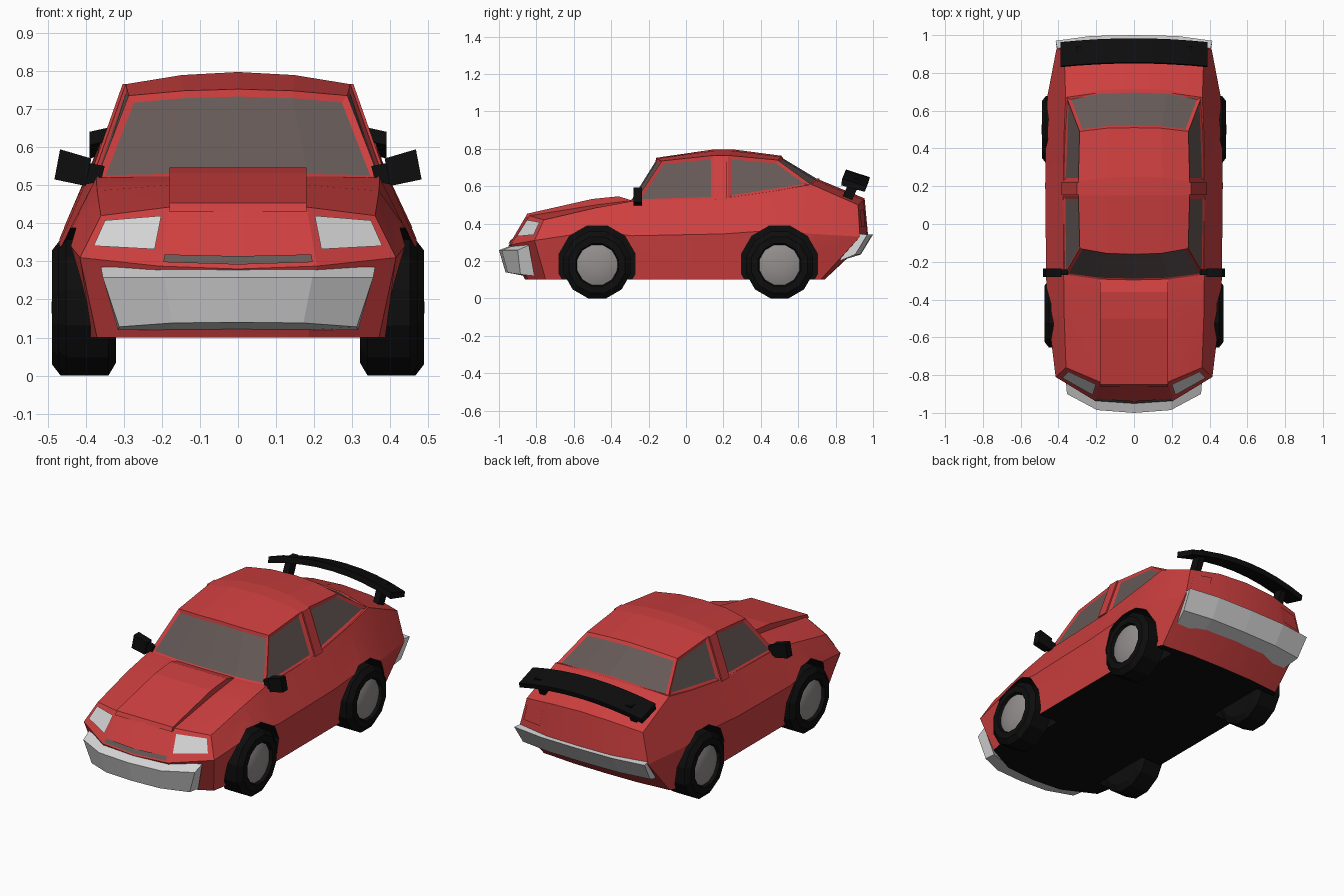
import bpy, bmesh, math
from mathutils import Vector as V, Matrix

if "Cube" in bpy.data.objects:
    bpy.data.objects.remove(bpy.data.objects["Cube"])

def mat(name, c):
    m = bpy.data.materials.new(name)
    m.diffuse_color = (*c, 1)
    m.use_nodes = True
    m.node_tree.nodes["Principled BSDF"].inputs["Base Color"].default_value = m.diffuse_color
    return m

RED = mat("body_red", (0.62, 0.05, 0.05))
BLACK = mat("black", (0.004, 0.004, 0.004))
GLASS = mat("tinted_glass", (0.13, 0.10, 0.095))
LIGHT = mat("light_grey", (0.68, 0.68, 0.68))
HUB = mat("hub_grey", (0.29, 0.27, 0.265))

def finish(name, bm, mats):
    bmesh.ops.recalc_face_normals(bm, faces=bm.faces[:])
    me = bpy.data.meshes.new(name)
    bm.to_mesh(me)
    bm.free()
    for m in mats:
        me.materials.append(m)
    ob = bpy.data.objects.new(name, me)
    bpy.context.collection.objects.link(ob)
    return ob

def smooth(ob, deg):
    bpy.ops.object.select_all(action='DESELECT')
    ob.select_set(True)
    bpy.context.view_layer.objects.active = ob
    bpy.ops.object.shade_smooth_by_angle(angle=math.radians(deg))

def loft(name, sections, m):
    """Closed solid through a list of equal-length loops."""
    bm = bmesh.new()
    rows = [[bm.verts.new(p) for p in s] for s in sections]
    n = len(rows[0])
    for a, b in zip(rows, rows[1:]):
        for i in range(n):
            bm.faces.new((a[i], a[(i + 1) % n], b[(i + 1) % n], b[i]))
    bm.faces.new(rows[0])
    bm.faces.new(rows[-1])
    return finish(name, bm, [m])

def mid(c, e, ky=0.15, kz=0.25):
    """Point halfway across a bowed panel from centre c to edge e."""
    c, e = V(c), V(e)
    return V((e.x / 2, c.y + ky * (e.y - c.y), c.z + kz * (e.z - c.z)))

# Body: half stations of (bottom edge, waist edge, shoulder edge, bottom centre y, top centre y z)
ST = [((.37, -.75, .10), (.415, -.81, .31), (.36, -.76, .42), -.86, -.85, .45),
      ((.42, -.48, .10), (.455, -.48, .36), (.37, -.48, .485), -.48, -.48, .505),
      ((.43, -.29, .10), (.465, -.29, .335), (.372, -.29, .52), -.29, -.29, .525),
      ((.43, .20, .10), (.47, .20, .345), (.375, .20, .535), .20, .20, .535),
      ((.43, .48, .10), (.468, .48, .365), (.37, .48, .575), .48, .48, .585),
      ((.42, .68, .10), (.458, .68, .345), (.362, .67, .61), .69, .70, .64),
      ((.40, .72, .10), (.41, .93, .33), (.37, .92, .50), .74, .955, .535)]
CAP = {0: (0, -.95, .28), 6: (0, .975, .32)}
panels = {}
bm = bmesh.new()
rings = []
for k, (b, w, s, yb, yt, zt) in enumerate(ST):
    b0, t0 = V((0, yb, b[2])), V((0, yt, zt))
    pts = [b0, mid(b0, b), V(b), V(w), V(s), mid(t0, s), t0]
    r = [bm.verts.new(p) for p in pts]
    rings.append(r)
    if k in CAP:
        p0 = V(CAP[k])
        p1 = mid(p0, w, .1, .25)
        w0, w1 = bm.verts.new(p0), bm.verts.new(p1)
        for f in ((r[0], r[1], w1, w0), (r[1], r[2], r[3], w1),
                  (w0, w1, r[5], r[6]), (w1, r[3], r[4], r[5])):
            bm.faces.new(f)
        panels[k] = (p0, p1, pts)
for a, b in zip(rings, rings[1:]):
    for i in range(6):
        bm.faces.new((a[i], a[i + 1], b[i + 1], b[i]))
bmesh.ops.mirror(bm, geom=bm.verts[:] + bm.edges[:] + bm.faces[:], axis='X', merge_dist=1e-4)
bmesh.ops.recalc_face_normals(bm, faces=bm.faces[:])
for f in bm.faces:
    f.material_index = int(f.normal.z < -.95)   # dark underside
body = finish("body", bm, [RED, BLACK])

# Wheel wells cut out of the body
WHEELS = (("front", -.475, .32, .473), ("rear", .50, .33, .488))
for name, y, x0, x1 in WHEELS:
    for sx in (-1, 1):
        bm = bmesh.new()
        bmesh.ops.create_cone(bm, cap_ends=True, segments=12, radius1=.21, radius2=.21, depth=.4,
                              matrix=Matrix.Translation((sx * .5, y, .185)) @ Matrix.Rotation(math.pi / 2, 4, 'Y')
                              @ Matrix.Rotation(math.pi / 12, 4, 'Z'))
        for f in bm.faces:
            f.material_index = 1
        cut = finish("well_cutter", bm, [RED, BLACK])
        cut.hide_render = True
        md = body.modifiers.new("well", 'BOOLEAN')
        md.object, md.operation, md.solver = cut, 'DIFFERENCE', 'EXACT'
        bpy.context.view_layer.objects.active = body
        bpy.ops.object.modifier_apply(modifier=md.name)
        bpy.data.objects.remove(cut)
smooth(body, 18)

# Cabin: half stations of (base edge, roof edge, roof centre)
CB = [((.372, -.275, .515), (.287, -.13, .735), (0, -.16, .752)),
      ((.378, .15, .53), (.295, .15, .765), (0, .15, .797)),
      ((.376, .225, .535), (.295, .225, .765), (0, .25, .797)),
      ((.358, .675, .605), (.288, .49, .74), (0, .51, .763))]
BASE = {0: (0, -.305, .52), 3: (0, .715, .64)}
bm = bmesh.new()
rows = []
for k, (b, e, c) in enumerate(CB):
    r = [bm.verts.new(p) for p in (b, e, mid(c, e), c)]
    rows.append(r)
    if k in BASE:
        c0, c1 = bm.verts.new(BASE[k]), bm.verts.new(mid(BASE[k], b))
        for f in ((c0, c1, r[2], r[3]), (c1, r[0], r[1], r[2])):
            bm.faces.new(f).material_index = 1
for k, (a, b) in enumerate(zip(rows, rows[1:])):
    for i in range(3):
        f = bm.faces.new((a[i], a[i + 1], b[i + 1], b[i]))
        f.material_index = 2 if i == 0 and k != 1 else 0
bmesh.ops.mirror(bm, geom=bm.verts[:] + bm.edges[:] + bm.faces[:], axis='X', merge_dist=1e-4)
bmesh.ops.recalc_face_normals(bm, faces=bm.faces[:])
for tag in (1, 2):   # inset the panes behind red frames
    panes = [f for f in bm.faces if f.material_index == tag]
    rim = bmesh.ops.inset_region(bm, faces=panes, thickness=.018, depth=-.008,
                                 use_boundary=True, use_even_offset=True)["faces"]
    for f in rim:
        f.material_index = 0
    for f in panes:
        f.material_index = 3
for f in bm.faces:
    f.material_index = int(f.material_index == 3)
finish("cabin", bm, [RED, GLASS])

# Door pillars standing slightly proud
for sx in (-1, 1):
    loft("door_pillar", [[(sx * x, y, z) for y in (.155, .22) for x in ((xo - .03, xo) if y < .2 else (xo, xo - .03))]
                         for xo, z in ((.386, .53), (.303, .765))], RED)

# Raised hood panel
HOOD = [(-.86, .43), (-.85, .453), (-.5, .532), (-.36, .546), (-.29, .524), (-.29, .47)]
loft("hood_panel", [[(x, y, z) for y, z in HOOD] for x in (-.18, .18)], RED)

# Bumpers swept along a bowed path
XS = ((-1, 1), (-.55, .15), (0, 0), (.55, .15), (1, 1))
loft("front_bumper", [[(.355 * u, -1 + .1 * q, .258), (.36 * u, -.93 + .09 * q, .285),
                       (.315 * u, -.86 + .05 * q, .12), (.312 * u, -.965 + .08 * q, .14 - .012 * q)]
                      for u, q in XS], LIGHT)
loft("rear_bumper", [[(.415 * u, 1 - .03 * q, .342), (.40 * u, .90, .345),
                      (.38 * u, .82, .20), (.405 * u, .935 - .03 * q, .235)]
                     for u, q in XS], LIGHT)

# Lamps and grille as thin plates on the end panels
def plate(name, quad, u0, u1, v0, v1, m, off=.006):
    a, b, c, d = quad
    at = lambda u, v: (a.lerp(b, u)).lerp(d.lerp(c, u), v)
    n = (b - a).cross(d - a).normalized()
    n *= off if n.y * a.y > 0 else -off
    for sx in (-1, 1):
        bm = bmesh.new()
        vs = [bm.verts.new(((p + n).x * sx, (p + n).y, (p + n).z))
              for p in (at(u0, v0), at(u1, v0), at(u1, v1), at(u0, v1))]
        bm.faces.new(vs)
        ob = finish(name, bm, [m])
        if (ob.data.polygons[0].normal.y > 0) != (a.y > 0):
            ob.data.flip_normals()

p0, p1, pt = panels[0]
plate("headlight", (p1, pt[3], pt[4], pt[5]), .08, .88, .26, .84, LIGHT)
plate("grille", (p0, p1, pt[5], pt[6]), 0, .95, .05, .18, GLASS)
p0, p1, pt = panels[6]
plate("tail_light", (p1, pt[3], pt[4], pt[5]), .3, .9, .3, .8, RED)

# Rear wing with two struts
wing = []
for i in range(9):
    u = i / 4 - 1
    q = u * u
    y, z = -.02 * q, -.05 * q
    wing.append([(.39 * u, .855 + y, .69 + z), (.39 * u, .983 + y, .648 + z),
                 (.39 * u, .975 + y, .62 + z), (.39 * u, .85 + y, .655 + z)])
loft("rear_wing", wing, BLACK)
for sx in (-1, 1):
    loft("wing_strut", [[(sx * .29 + dx, y + dy, z) for dx, dy in ((-.018, -.03), (.018, -.03), (.018, .03), (-.018, .03))]
                        for y, z in ((.86, .53), (.91, .64))], BLACK)

# Door mirrors
for sx in (-1, 1):
    loft("door_mirror", [[(sx * x, y, z) for x, z in ((.385, .57), (.467, .594), (.482, .515), (.40, .498))]
                         for y in (-.28, -.235)], BLACK)
    loft("mirror_arm", [[(sx * x, y, z) for x, z in ((.35, .55), (.40, .56), (.41, .50), (.36, .51))]
                        for y in (-.27, -.24)], BLACK)

# Wheels: faceted tyre and domed hub
def lathe(name, profile, y, zc, n, m):
    return loft(name, [[(x, y + r * math.sin((i + .5) * math.tau / n), zc - r * math.cos((i + .5) * math.tau / n))
                        for i in range(n)] for x, r in profile], m)

for name, y, x0, x1 in WHEELS:
    for s in (-1, 1):
        R = .185
        lathe(name + "_tyre", [(s * x0, .15), (s * (x0 + .02), R), (s * (x1 - .022), R), (s * x1, .155),
                               (s * x1, .118), (s * (x1 - .02), .11)], y, .179, 12, BLACK)
        hub = lathe(name + "_hub", [(s * (x1 - .04), .112), (s * (x1 - .018), .112), (s * (x1 - .008), .085),
                                    (s * (x1 - .001), .05), (s * (x1 + .001), .015)], y, .179, 20, HUB)
        smooth(hub, 40)
